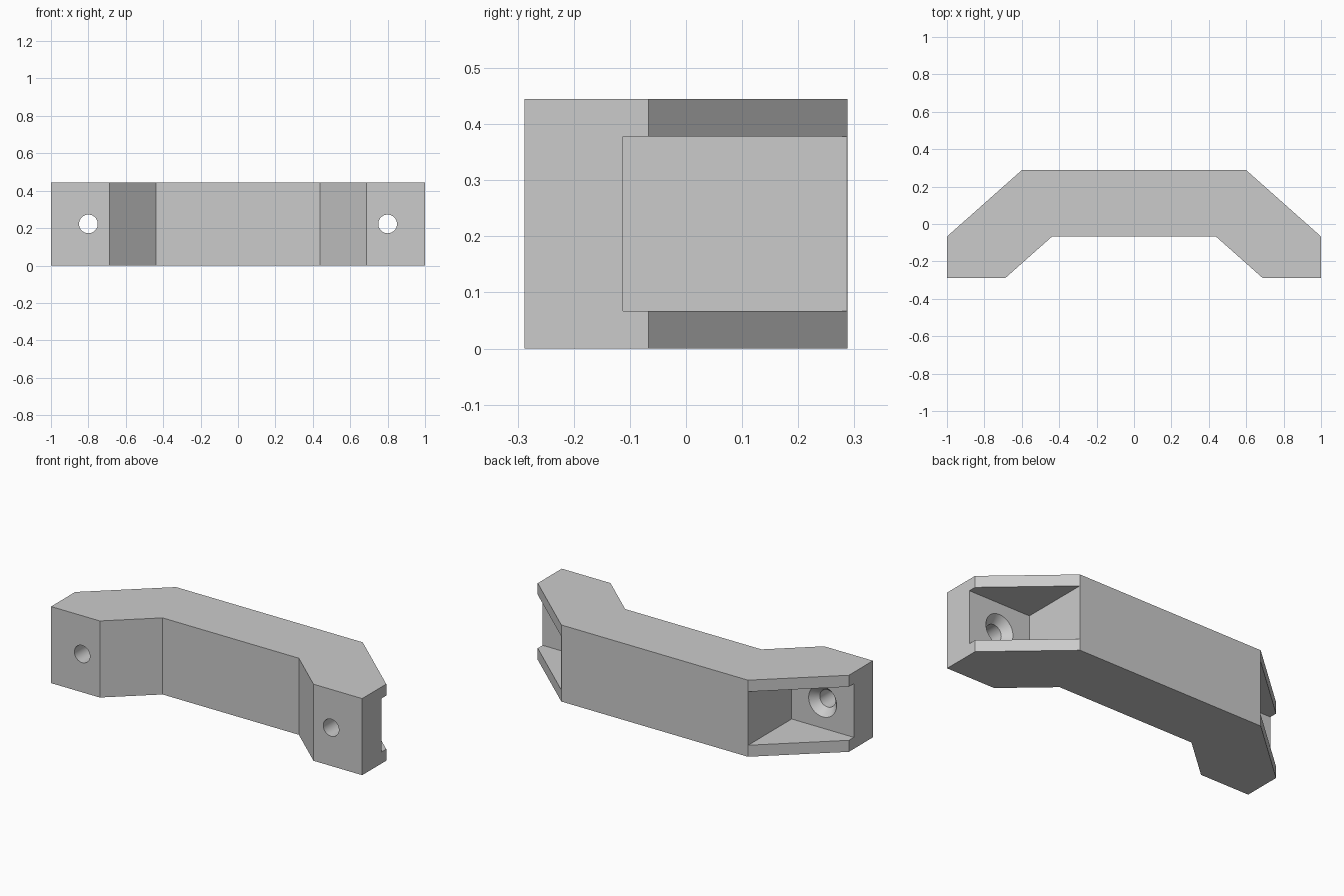
import bpy
import bmesh
import math
from mathutils import Matrix

if "Cube" in bpy.data.objects:
    bpy.data.objects.remove(bpy.data.objects["Cube"], do_unlink=True)

HEIGHT = 0.445
MID = HEIGHT / 2
POCKET_FLOOR = -0.112

grey = bpy.data.materials.new("light grey")
grey.use_nodes = True
colour = (0.6, 0.6, 0.6, 1)
grey.diffuse_color = colour
grey.node_tree.nodes["Principled BSDF"].inputs["Base Color"].default_value = colour


def make_object(name, bm):
    bmesh.ops.recalc_face_normals(bm, faces=bm.faces[:])
    mesh = bpy.data.meshes.new(name)
    bm.to_mesh(mesh)
    bm.free()
    mesh.materials.append(grey)
    obj = bpy.data.objects.new(name, mesh)
    bpy.context.collection.objects.link(obj)
    return obj


def box(name, x0, x1, y0, y1, z0, z1):
    bm = bmesh.new()
    place = Matrix.Translation(((x0 + x1) / 2, (y0 + y1) / 2, (z0 + z1) / 2))
    size = Matrix.Diagonal((x1 - x0, y1 - y0, z1 - z0, 1))
    bmesh.ops.create_cube(bm, size=1, matrix=place @ size)
    return make_object(name, bm)


def turned(name, x, profile, sides=48):
    """Closed solid of (radius, y) rings around an axis along y."""
    bm = bmesh.new()
    rings = []
    for r, y in profile:
        angles = [2 * math.pi * i / sides for i in range(sides)]
        rings.append([bm.verts.new((x + r * math.cos(a), y, MID + r * math.sin(a)))
                      for a in angles])
    for a, b in zip(rings, rings[1:]):
        for i in range(sides):
            j = (i + 1) % sides
            bm.faces.new((a[i], a[j], b[j], b[i]))
    bm.faces.new(rings[0])
    bm.faces.new(rings[-1])
    return make_object(name, bm)


def cut(target, cutter):
    cutter.hide_render = True
    mod = target.modifiers.new("cut", "BOOLEAN")
    mod.operation = "DIFFERENCE"
    mod.solver = "EXACT"
    mod.object = cutter
    bpy.context.view_layer.objects.active = target
    bpy.ops.object.modifier_apply(modifier=mod.name)
    bpy.data.objects.remove(cutter, do_unlink=True)


# Handle body: mirrored half outline, extruded upward
half = [(0.6, 0.288), (1, -0.067), (1, -0.288), (0.687, -0.288), (0.438, -0.067)]
outline = half + [(-x, y) for x, y in reversed(half)]
bm = bmesh.new()
base = bm.faces.new([bm.verts.new((x, y, 0)) for x, y in outline])
top = bmesh.ops.extrude_face_region(bm, geom=[base])["geom"]
bmesh.ops.translate(bm, vec=(0, 0, HEIGHT),
                    verts=[v for v in top if isinstance(v, bmesh.types.BMVert)])
handle = make_object("handle", bm)

# Screw pockets and countersunk holes at both ends
for side in (-1, 1):
    x0, x1 = sorted((side * 0.601, side * 1.1))
    cut(handle, box("pocket_cutter", x0, x1, POCKET_FLOOR, 0.4, 0.067, HEIGHT - 0.067))
    hole = [(0.05, -0.4), (0.05, POCKET_FLOOR - 0.045),
            (0.09, POCKET_FLOOR), (0.09, POCKET_FLOOR + 0.05)]
    cut(handle, turned("screw_hole_cutter", side * 0.8, hole))

# Smooth hole walls, sharp edges elsewhere
bpy.ops.object.select_all(action="DESELECT")
handle.select_set(True)
bpy.context.view_layer.objects.active = handle
bpy.ops.object.shade_smooth_by_angle(angle=math.radians(30))
